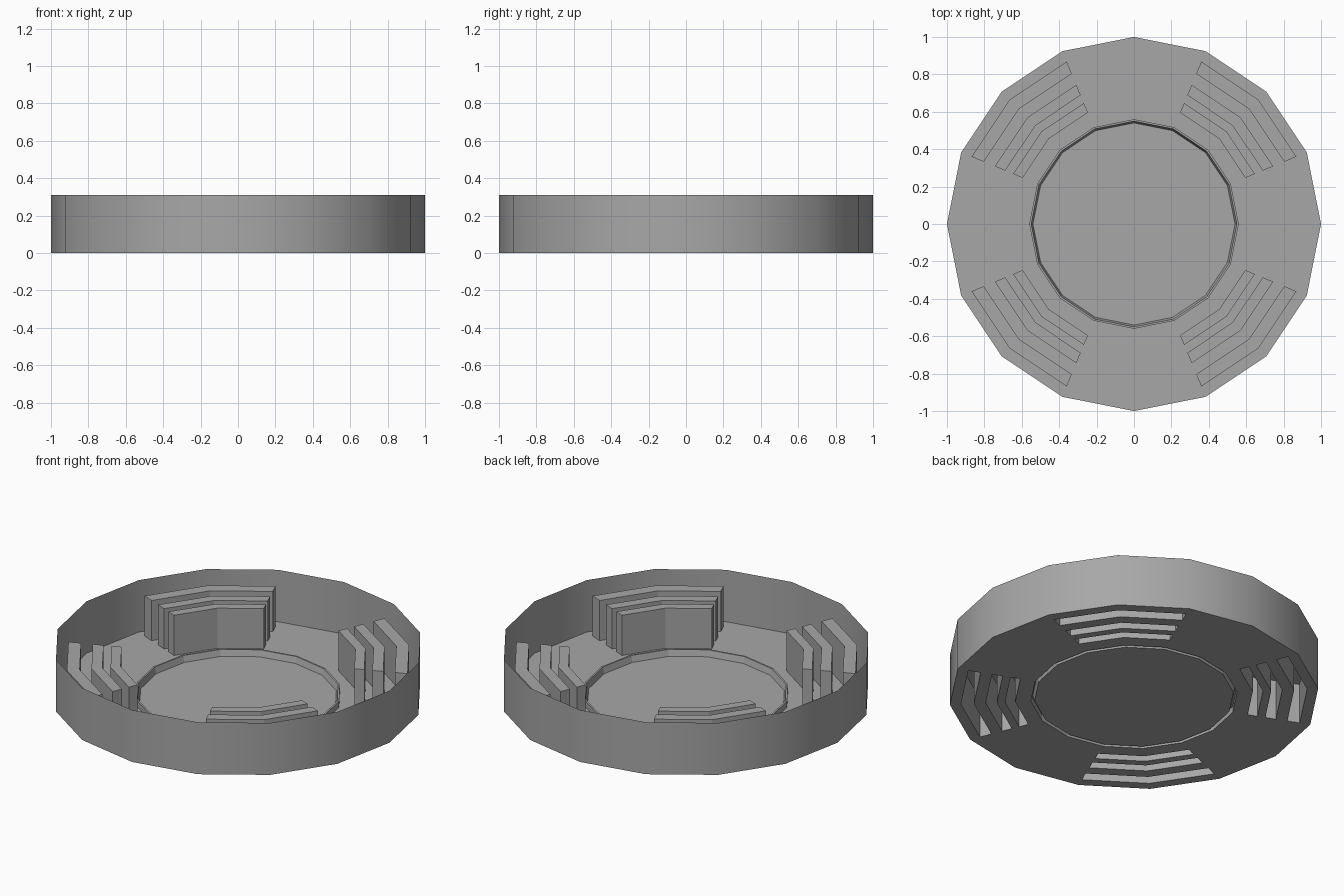
import bpy
import bmesh
from math import cos, sin, pi, radians

SIDES = 16
WALL_H = 0.31
FIN_H = 0.24
RING_H = 0.037
FINS = [(0.645, 0.70), (0.745, 0.805), (0.87, 0.94)]   # inner and outer radius of each louvre
RING_IN, RING_OUT = 0.54, 0.56

cube = bpy.data.objects.get("Cube")
if cube:
    bpy.data.objects.remove(cube, do_unlink=True)

grey = bpy.data.materials.new("mid_grey")
grey.use_nodes = True
colour = (0.39, 0.39, 0.39, 1)
grey.diffuse_color = colour
grey.node_tree.nodes["Principled BSDF"].inputs["Base Color"].default_value = colour


def sweep(bm, profile, start=0, count=SIDES, ends=False):
    """Turn a (radius, z) profile around z over some of the sides."""
    rows = []
    for k in range(start, start + count + 1):
        a = 2 * pi * k / SIDES
        rows.append([bm.verts.new((r * cos(a), r * sin(a), z)) for r, z in profile])
    for p, q in zip(rows, rows[1:]):
        for j in range(len(profile) - 1):
            bm.faces.new((p[j], p[j + 1], q[j + 1], q[j]))
    if ends:
        bm.faces.new(rows[0][::-1])
        bm.faces.new(rows[-1])


def finish(name, bm, smooth=False):
    bmesh.ops.remove_doubles(bm, verts=bm.verts, dist=0.0001)
    mesh = bpy.data.meshes.new(name)
    bm.to_mesh(mesh)
    bm.free()
    mesh.materials.append(grey)
    obj = bpy.data.objects.new(name, mesh)
    bpy.context.collection.objects.link(obj)
    if smooth:
        bpy.ops.object.select_all(action="DESELECT")
        obj.select_set(True)
        bpy.context.view_layer.objects.active = obj
        bpy.ops.object.shade_smooth_by_angle(angle=radians(30))


# Thin outer wall, open at the top
bm = bmesh.new()
sweep(bm, [(1, WALL_H), (1, 0)])
finish("outer_wall", bm, smooth=True)

# Flat floor around the centre, left open under every louvre
bm = bmesh.new()
radii = [RING_OUT] + [r for fin in FINS for r in fin] + [1]
for i, (a, b) in enumerate(zip(radii, radii[1:])):
    for k in range(SIDES):
        slot = i % 2 == 1 and k % 4 in (1, 2)
        if not slot:
            sweep(bm, [(a, 0), (b, 0)], k, 1)
finish("floor", bm)

# Centre disc
bm = bmesh.new()
bmesh.ops.create_circle(bm, cap_ends=True, segments=SIDES, radius=RING_IN)
finish("centre_disc", bm)

# Low raised ring, hollow underneath, with a sloped inner side
bm = bmesh.new()
sweep(bm, [(RING_IN, 0), (0.55, RING_H), (RING_OUT, RING_H), (RING_OUT, 0)])
finish("raised_ring", bm)

# Four groups of three bent louvres, hollow underneath
for n, name in enumerate(("back_left", "back_right", "front_right", "front_left")):
    bm = bmesh.new()
    for a, b in FINS:
        sweep(bm, [(a, 0), (a, FIN_H), (b, FIN_H), (b, 0)], 4 * n + 1, 2, ends=True)
    finish(name + "_louvres", bm)
